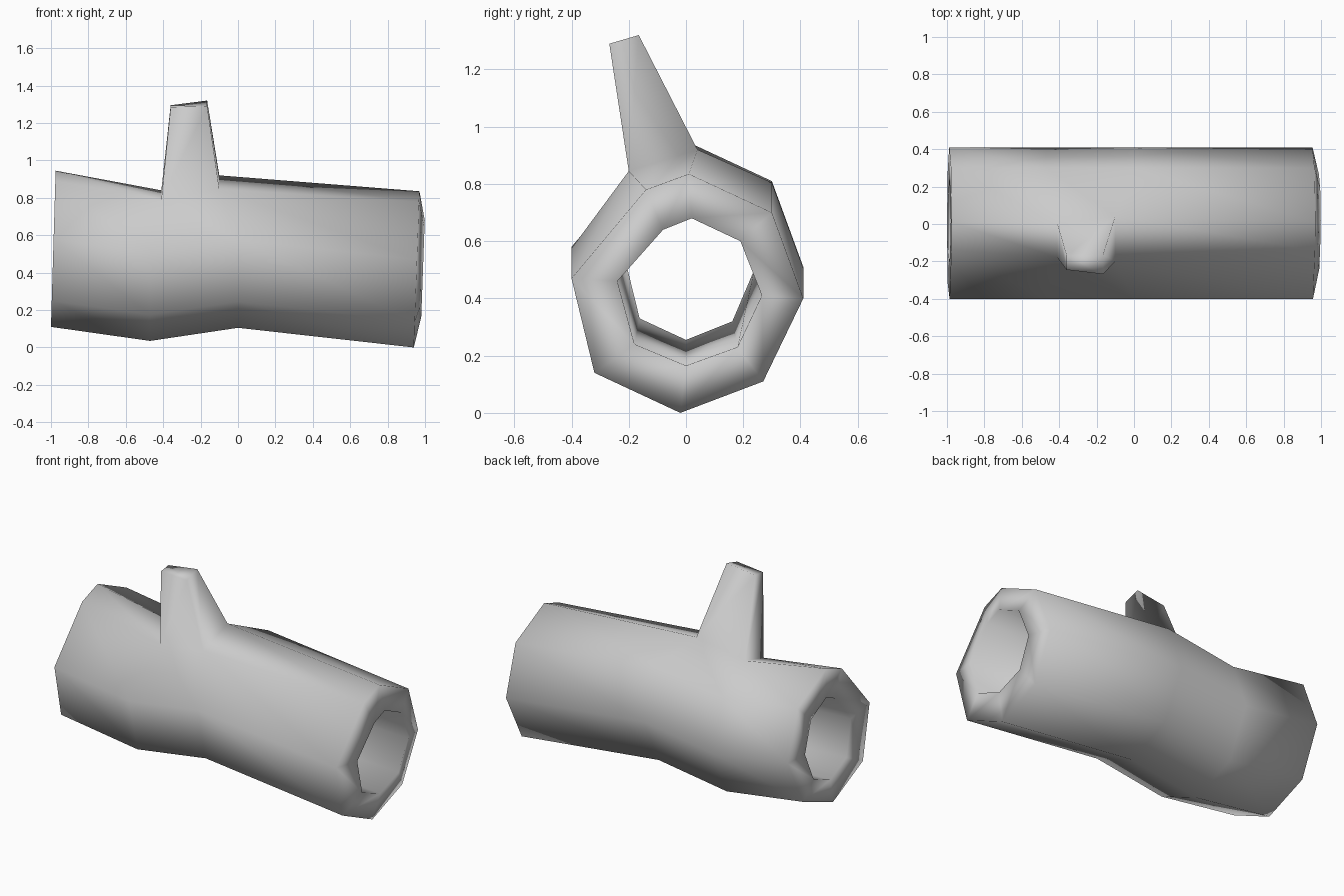
import bpy
import bmesh
from mathutils import Vector

cube = bpy.data.objects.get("Cube")
if cube:
    bpy.data.objects.remove(cube, do_unlink=True)

bark = bpy.data.materials.new("pale_grey")
bark.use_nodes = True
GREY = (0.6, 0.6, 0.6, 1)
bark.diffuse_color = GREY
bark.node_tree.nodes["Principled BSDF"].inputs["Base Color"].default_value = GREY

# Eight-sided (y, z) sections, from the bottom round past +y
OUTER = [(-0.02, 0), (0.27, 0.11), (0.41, 0.40), (0.30, 0.70),
         (0.01, 0.835), (-0.14, 0.78), (-0.40, 0.47), (-0.32, 0.14)]
INNER = [(0, 0.165), (0.18, 0.23), (0.265, 0.41), (0.19, 0.60),
         (0.02, 0.68), (-0.08, 0.64), (-0.24, 0.46), (-0.18, 0.24)]
TOP, FRONT_TOP = 4, 5

bm = bmesh.new()


def ring(section, x, lean, lift, width=1.0):
    """Section placed at x, leaning along x with height and lifted."""
    return [bm.verts.new((x + lean * z, y * width, z + lift)) for y, z in section]


def bridge(a, b, skip=None):
    for i in range(len(a)):
        j = (i + 1) % len(a)
        if i != skip:
            bm.faces.new((a[i], a[j], b[j], b[i]))


# Bent trunk, its rims and the hollow through it
right_rim = ring(OUTER, -1.0, 0.03, 0.11)
dip = ring(OUTER, -0.47, 0, 0.035)
hump = ring(OUTER, 0, 0, 0.105)
left_rim = ring(OUTER, 0.94, 0.036, 0)
left_hole = ring(INNER, 0.974, 0.036, 0)
right_hole = ring(INNER, -1.0, 0.03, 0.09, 0.9)

# The branch grows from the top face between the two middle rings
dip[TOP].co = Vector((-0.41, 0.0, 0.84))
dip[FRONT_TOP].co = Vector((-0.41, -0.18, 0.79))
hump[TOP].co = Vector((-0.10, 0.04, 0.92))
hump[FRONT_TOP].co = Vector((-0.10, -0.20, 0.845))

bridge(right_rim, dip)
bridge(dip, hump, skip=TOP)
bridge(hump, left_rim)
bridge(left_rim, left_hole)
bridge(left_hole, right_hole)
bridge(right_hole, right_rim)

# Tapered branch stub with a cut tip
base = [dip[TOP], dip[FRONT_TOP], hump[FRONT_TOP], hump[TOP]]
tip = [bm.verts.new(p) for p in ((-0.36, -0.17, 1.295), (-0.36, -0.245, 1.285),
                                 (-0.165, -0.268, 1.29), (-0.165, -0.165, 1.32))]
bridge(base, tip)
bm.faces.new(tip)

bmesh.ops.recalc_face_normals(bm, faces=bm.faces)
for face in bm.faces:
    face.smooth = True

mesh = bpy.data.meshes.new("hollow_log")
bm.to_mesh(mesh)
bm.free()
mesh.materials.append(bark)
log = bpy.data.objects.new("hollow_log", mesh)
bpy.context.collection.objects.link(log)
